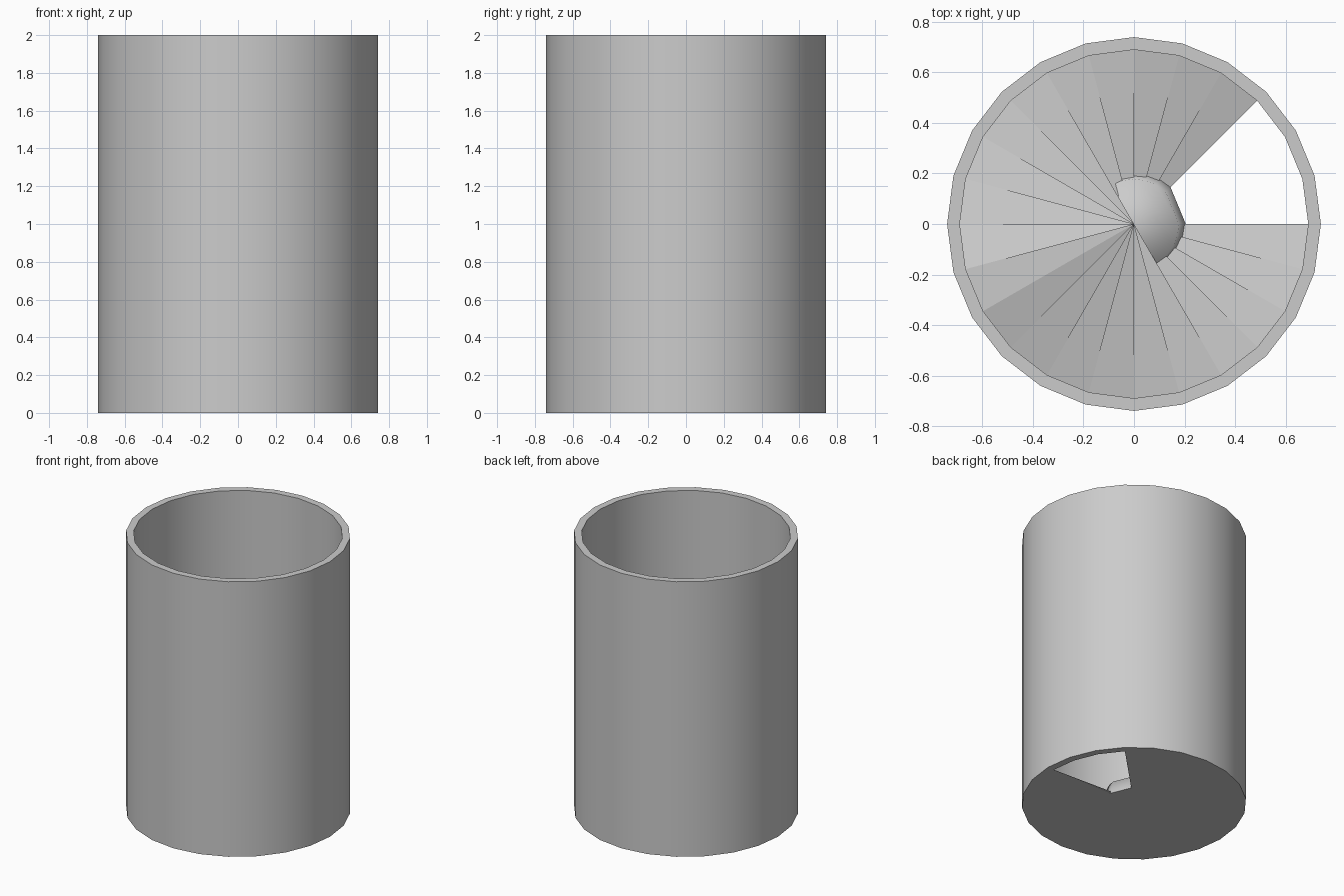
import bpy, bmesh, math

cube = bpy.data.objects.get("Cube")
if cube:
    bpy.data.objects.remove(cube, do_unlink=True)

SIDES = 24
OUTER, INNER, HEIGHT = 0.74, 0.69, 2.0
HUB_BASE, HUB_TOP, HUB_HEIGHT = 0.205, 0.178, 0.1
RAMP_STEP = 0.024          # rise of the floor per side
GAP = 3                    # sides left open for the outlet

grey = bpy.data.materials.new("light_grey")
grey.use_nodes = True
colour = (0.6, 0.6, 0.6, 1)
grey.diffuse_color = colour
grey.node_tree.nodes["Principled BSDF"].inputs["Base Color"].default_value = colour


def polar(radius, i, z):
    a = math.tau * i / SIDES
    return (radius * math.cos(a), radius * math.sin(a), z)


def make(name, build, smooth=None):
    bm = bmesh.new()
    build(bm)
    mesh = bpy.data.meshes.new(name)
    bm.to_mesh(mesh)
    bm.free()
    obj = bpy.data.objects.new(name, mesh)
    bpy.context.collection.objects.link(obj)
    mesh.materials.append(grey)
    if smooth:
        bpy.ops.object.select_all(action="DESELECT")
        obj.select_set(True)
        bpy.context.view_layer.objects.active = obj
        bpy.ops.object.shade_smooth_by_angle(angle=math.radians(smooth))
    return obj


# Hollow tube: a closed rectangular profile swept around the axis
def wall(bm):
    profile = [(OUTER, 0), (OUTER, HEIGHT), (INNER, HEIGHT), (INNER, 0)]
    rings = [[bm.verts.new(polar(r, i, z)) for r, z in profile] for i in range(SIDES)]
    for i in range(SIDES):
        a, b = rings[i], rings[(i + 1) % SIDES]
        for j in range(4):
            k = (j + 1) % 4
            bm.faces.new((a[j], b[j], b[k], a[k]))


# Flat underside with an outlet between the hub and the wall
def base(bm):
    centre = bm.verts.new((0, 0, 0))
    rim = [bm.verts.new(polar(INNER, i % SIDES, 0)) for i in range(GAP, SIDES + 1)]
    for a, b in zip(rim, rim[1:]):
        bm.faces.new((centre, b, a))


# Floor spirals up both ways from the outlet and meets opposite it
def floor(bm):
    steps = range(GAP, SIDES + 1)
    heights = [RAMP_STEP * min(i - GAP, SIDES - i) for i in steps]
    rim = [bm.verts.new(polar(INNER, i, h)) for i, h in zip(steps, heights)]
    axis = [bm.verts.new((0, 0, h)) for h in heights]
    for j in range(len(rim) - 1):
        if heights[j] == heights[j + 1]:
            bm.faces.new((axis[j], rim[j], rim[j + 1]))
        else:
            bm.faces.new((axis[j], rim[j], rim[j + 1], axis[j + 1]))


# Low tapered hub, with one wide flat side towards the outlet
def hub(bm):
    steps = range(GAP, SIDES + 1)
    low = [bm.verts.new(polar(HUB_BASE, i, 0)) for i in steps]
    high = [bm.verts.new(polar(HUB_TOP, i, HUB_HEIGHT)) for i in steps]
    for j in range(len(low)):
        k = (j + 1) % len(low)
        bm.faces.new((low[j], low[k], high[k], high[j]))
    bm.faces.new(high)
    bm.faces.new(low[::-1])


make("tube_wall", wall, 30)
make("base_plate", base)
make("spiral_floor", floor)
make("centre_hub", hub, 85)
